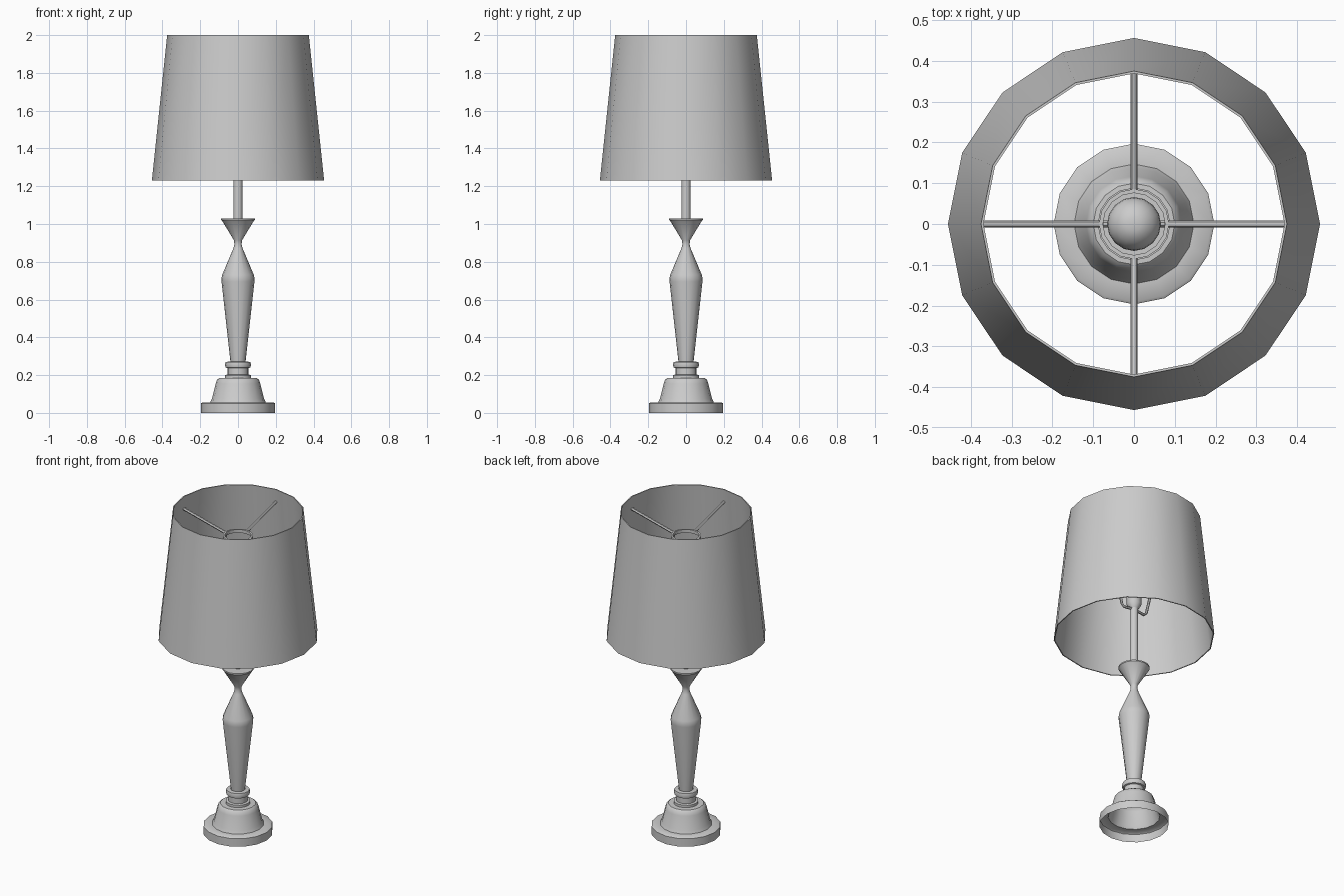
import bpy
import math
from mathutils import Vector

cube = bpy.data.objects.get("Cube")
if cube:
    bpy.data.objects.remove(cube, do_unlink=True)

SIDES = 16
grey = bpy.data.materials.new("plain_grey")
grey.use_nodes = True
grey.diffuse_color = (0.6, 0.6, 0.6, 1)
grey.node_tree.nodes["Principled BSDF"].inputs["Base Color"].default_value = (0.6, 0.6, 0.6, 1)


def add_object(name, verts, faces, angle=35):
    mesh = bpy.data.meshes.new(name)
    mesh.from_pydata(verts, [], faces)
    mesh.materials.append(grey)
    obj = bpy.data.objects.new(name, mesh)
    bpy.context.collection.objects.link(obj)
    bpy.ops.object.select_all(action="DESELECT")
    obj.select_set(True)
    bpy.context.view_layer.objects.active = obj
    bpy.ops.object.shade_smooth_by_angle(angle=math.radians(angle))
    return obj


def lathe(name, profile, closed=False, cap_top=False):
    """Revolve (radius, height) pairs, listed upwards, about the z axis."""
    verts = [(r * math.cos(a), r * math.sin(a), z) for r, z in profile
             for a in (math.tau * i / SIDES for i in range(SIDES))]
    rings = len(profile)
    faces = []
    for j in range(rings if closed else rings - 1):
        low, high = j * SIDES, (j + 1) % rings * SIDES
        for i in range(SIDES):
            k = (i + 1) % SIDES
            faces.append((low + i, low + k, high + k, high + i))
    if cap_top:
        faces.append(range((rings - 1) * SIDES, rings * SIDES))
    return add_object(name, verts, faces)


def rod(name, path, radius, side, sides=6):
    """Sweep a small polygon along a planar path; side is the plane normal."""
    path = [Vector(p) for p in path]
    side = Vector(side)
    verts, faces = [], []
    for j, p in enumerate(path):
        along = (path[min(j + 1, len(path) - 1)] - path[max(j - 1, 0)]).normalized()
        across = side.cross(along)
        for i in range(sides):
            a = math.tau * (i + 0.5) / sides
            verts.append(p + radius * (math.cos(a) * across + math.sin(a) * side))
    for j in range(len(path) - 1):
        for i in range(sides):
            k = (i + 1) % sides
            faces.append([j * sides + i, j * sides + k, (j + 1) * sides + k, (j + 1) * sides + i])
    faces.append(range(sides - 1, -1, -1))
    faces.append(range((len(path) - 1) * sides, len(path) * sides))
    return add_object(name, verts, faces)


# Hollow foot with a plinth and a bell-shaped shoulder
lathe("foot", [(0.197, 0), (0.197, 0.05), (0.19, 0.055), (0.147, 0.056), (0.138, 0.075),
               (0.118, 0.155), (0.111, 0.175), (0.1, 0.184), (0.07, 0.185)])

# Turned collar with a bead
lathe("collar", [(0.07, 0.185), (0.07, 0.2), (0.056, 0.203), (0.056, 0.237), (0.065, 0.24),
                 (0.069, 0.255), (0.065, 0.27), (0.042, 0.272)])

# Tapered body, pinched neck and flared cup
lathe("body", [(0.04, 0.27), (0.087, 0.695), (0.088, 0.71), (0.084, 0.73), (0.025, 0.87),
               (0.019, 0.892), (0.022, 0.915), (0.083, 1.015), (0.089, 1.022), (0.089, 1.03)],
      cap_top=True)

# Stem, bulb holder and bulb
lathe("stem", [(0.024, 1.03), (0.024, 1.42)], cap_top=True)
lathe("bulb_holder", [(0.024, 1.41), (0.042, 1.44), (0.042, 1.53), (0.03, 1.54)], cap_top=True)
bulb = [(0.03, 1.53), (0.034, 1.57)]
bulb += [(0.066 * math.cos(t), 1.64 + 0.066 * math.sin(t))
         for t in (math.radians(d) for d in range(-45, 90, 15))]
lathe("bulb", bulb, cap_top=True)

# Thin tapered shade, open at both ends
lathe("shade", [(0.456, 1.23), (0.375, 2), (0.369, 2), (0.45, 1.23)], closed=True)

# Ring and four sloping spokes that carry the shade
lathe("shade_ring", [(0.076, 1.835), (0.086, 1.835), (0.086, 1.855), (0.076, 1.855)], closed=True)
for i, name in enumerate(("left", "back", "right", "front")):
    a = math.tau * i / 4
    c, s = math.cos(a), math.sin(a)
    rod("spoke_" + name, [(0.08 * c, 0.08 * s, 1.845), (0.374 * c, 0.374 * s, 1.92)],
        0.009, (-s, c, 0))

# Bent harp arms joining the stem to the ring
for sign, name in ((1, "left"), (-1, "right")):
    points = [(0.0, 1.41), (0.075, 1.4), (0.09, 1.415), (0.115, 1.52), (0.125, 1.62),
              (0.115, 1.74), (0.081, 1.845)]
    rod("harp_" + name, [(sign * x, 0, z) for x, z in points], 0.008, (0, 1, 0))
